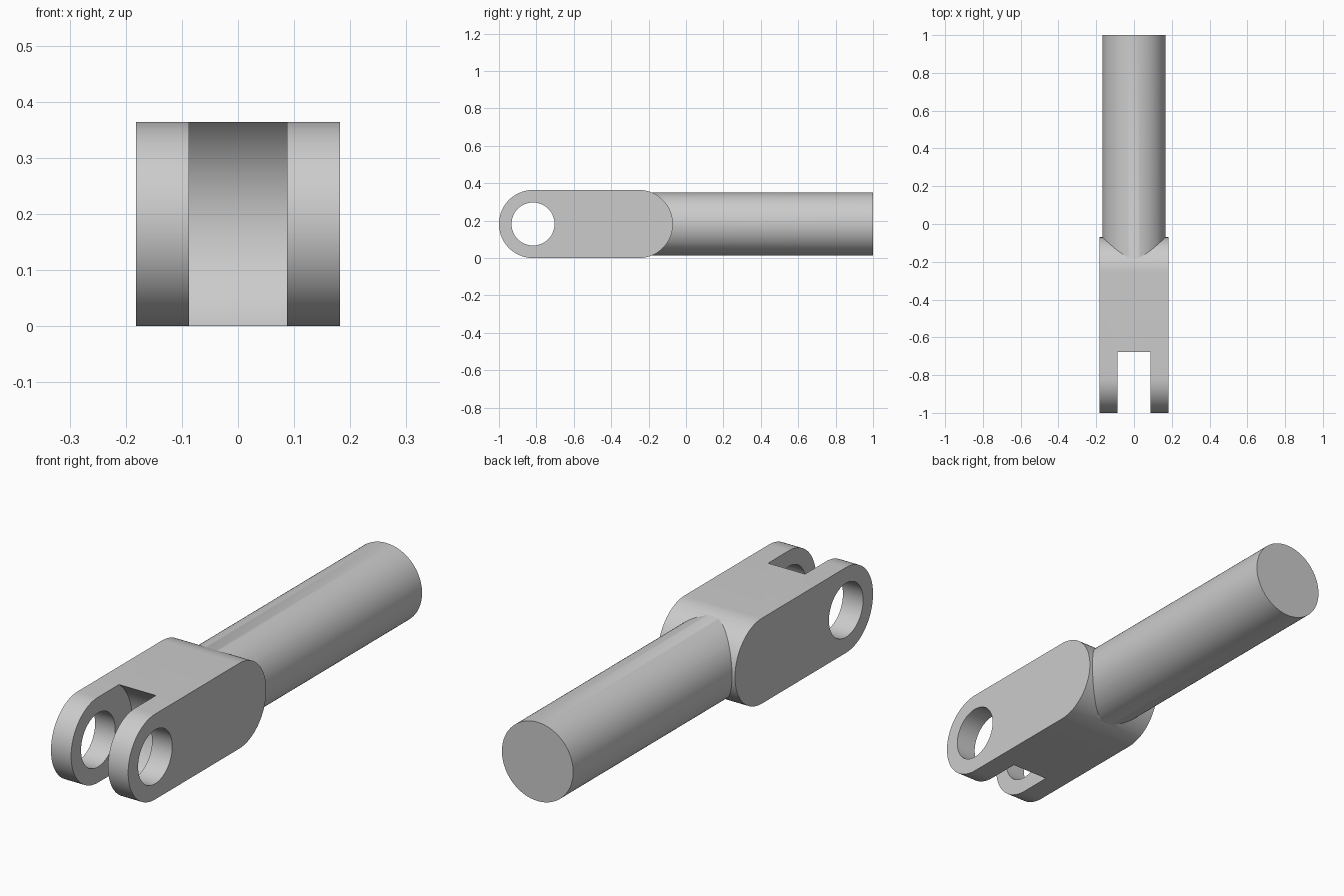
import bpy, bmesh, math
from mathutils import Vector

if "Cube" in bpy.data.objects:
    bpy.data.objects.remove(bpy.data.objects["Cube"])

R = 0.182            # half height and half width of the fork block
PIN_Y, BACK_Y = -0.818, -0.252

steel = bpy.data.materials.new("plain grey steel")
steel.use_nodes = True
grey = (0.6, 0.6, 0.6, 1)
steel.diffuse_color = grey
steel.node_tree.nodes["Principled BSDF"].inputs["Base Color"].default_value = grey


def cylinder(name, radius, depth, loc, rot):
    bpy.ops.mesh.primitive_cylinder_add(vertices=96, radius=radius, depth=depth,
                                        location=loc, rotation=rot)
    ob = bpy.context.object
    ob.name = name
    return ob


def boolean(target, tool, operation):
    mod = target.modifiers.new(tool.name, 'BOOLEAN')
    mod.object, mod.operation, mod.solver = tool, operation, 'EXACT'
    bpy.context.view_layer.objects.active = target
    bpy.ops.object.modifier_apply(modifier=mod.name)
    bpy.data.objects.remove(tool)


# Fork block: rounded slab extruded across x
bm = bmesh.new()
steps = 48
outline = []
for centre, start in ((BACK_Y, -math.pi / 2), (PIN_Y, math.pi / 2)):
    for i in range(steps + 1):
        a = start + math.pi * i / steps
        outline.append(bm.verts.new((-R, centre + R * math.cos(a), R + R * math.sin(a))))
side = bm.faces.new(outline)
ext = bmesh.ops.extrude_face_region(bm, geom=[side])
moved = [g for g in ext["geom"] if isinstance(g, bmesh.types.BMVert)]
bmesh.ops.translate(bm, verts=moved, vec=Vector((2 * R, 0, 0)))
bmesh.ops.recalc_face_normals(bm, faces=bm.faces)
mesh = bpy.data.meshes.new("clevis_rod")
bm.to_mesh(mesh)
bm.free()
clevis = bpy.data.objects.new("clevis_rod", mesh)
bpy.context.collection.objects.link(clevis)

# Shank, joined into the rounded back of the block
across, along = (0, math.pi / 2, 0), (math.pi / 2, 0, 0)
shank_start = -0.4
shank = cylinder("shank", 0.168, 1 - shank_start, (0, (1 + shank_start) / 2, R), along)
boolean(clevis, shank, 'UNION')

# Slot with a round floor concentric with the pin hole, then the hole itself
boolean(clevis, cylinder("slot_cutter", 0.23, 0.174, (0, PIN_Y, R), across), 'DIFFERENCE')
boolean(clevis, cylinder("pin_hole_cutter", 0.115, 1, (0, PIN_Y, R), across), 'DIFFERENCE')

clevis.data.materials.clear()
clevis.data.materials.append(steel)
for p in clevis.data.polygons:
    p.material_index = 0
bpy.ops.object.select_all(action='DESELECT')
clevis.select_set(True)
bpy.context.view_layer.objects.active = clevis
bpy.ops.object.shade_smooth_by_angle(angle=math.radians(25))
